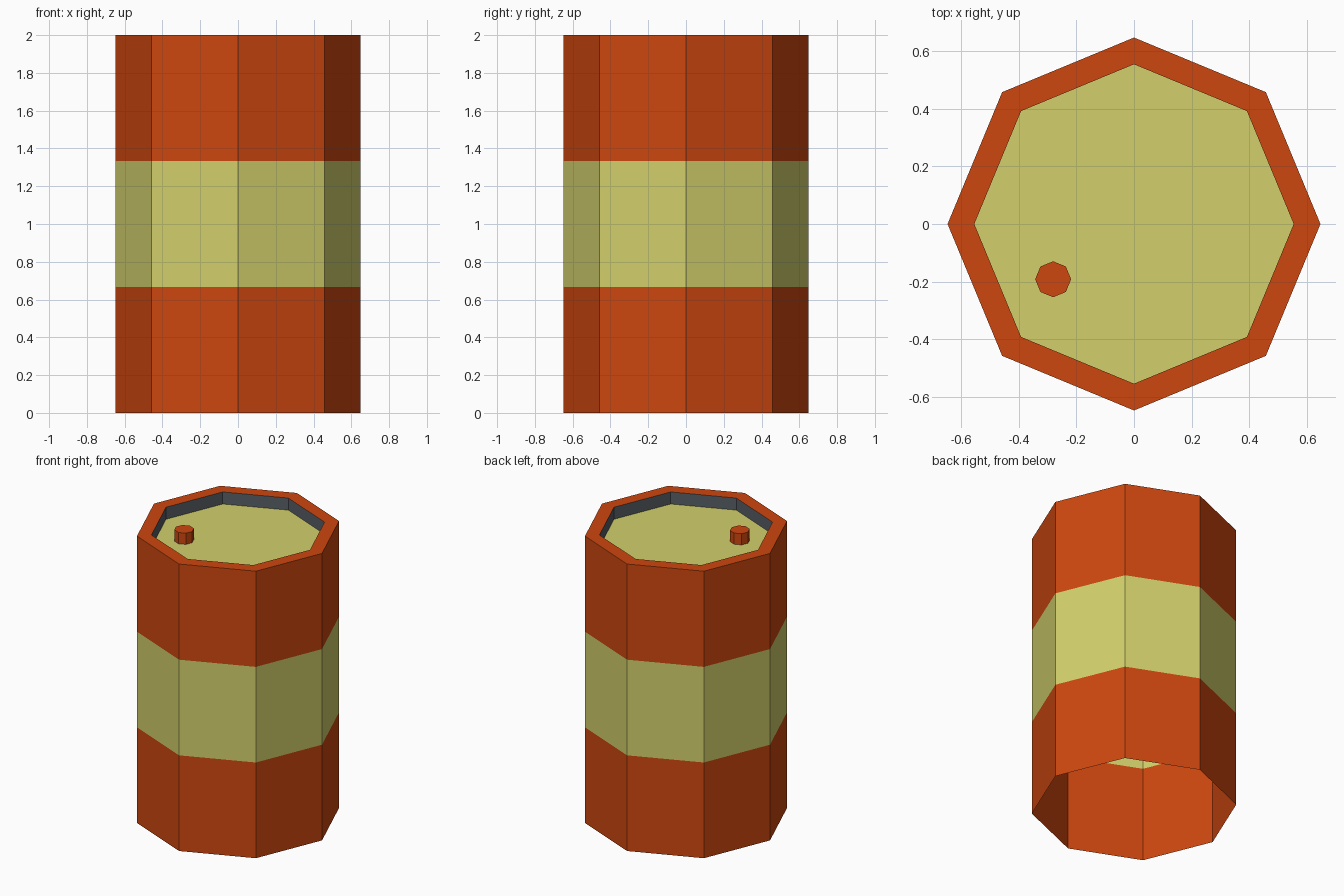
import bpy, bmesh, math

if "Cube" in bpy.data.objects:
    bpy.data.objects.remove(bpy.data.objects["Cube"])

SIDES = 8


def material(name, srgb):
    m = bpy.data.materials.new(name)
    lin = [((c / 255 + 0.055) / 1.055) ** 2.4 for c in srgb]
    m.diffuse_color = (*lin, 1)
    m.use_nodes = True
    m.node_tree.nodes["Principled BSDF"].inputs["Base Color"].default_value = m.diffuse_color
    return m


rust = material("rust orange", (206, 71, 15))
straw = material("pale yellow", (210, 208, 108))
grey = material("dark grey", (88, 95, 102))


def lathe(name, profile, mats, centre=(0, 0), cap=None):
    """Turn (radius, z) points into an eight-sided shell, one material per band."""
    palette = list(dict.fromkeys(mats + ([cap] if cap else [])))
    bm = bmesh.new()
    rings = []
    for r, z in profile:
        rings.append([bm.verts.new((centre[0] + r * math.cos(2 * math.pi * i / SIDES),
                                    centre[1] + r * math.sin(2 * math.pi * i / SIDES), z))
                      for i in range(SIDES)])
    for lo, hi, mat in zip(rings, rings[1:], mats):
        for i in range(SIDES):
            j = (i + 1) % SIDES
            f = bm.faces.new((lo[i], lo[j], hi[j], hi[i]))
            f.material_index = palette.index(mat)
    if cap:
        bm.faces.new(rings[-1]).material_index = palette.index(cap)
    mesh = bpy.data.meshes.new(name)
    bm.to_mesh(mesh)
    bm.free()
    for m in palette:
        mesh.materials.append(m)
    ob = bpy.data.objects.new(name, mesh)
    bpy.context.collection.objects.link(ob)
    return ob


LID = 1.916
# Barrel: three painted bands, rim, recessed inner wall and lid; open underneath
lathe("barrel",
      [(0.648, 0), (0.648, 2 / 3), (0.648, 4 / 3), (0.648, 2), (0.555, 2), (0.555, LID)],
      [rust, straw, rust, rust, grey], cap=straw)

# Small filler plug standing on the lid
lathe("filler_plug", [(0.0625, LID), (0.0625, 1.994)], [rust],
      centre=(-0.281, -0.192), cap=rust)
